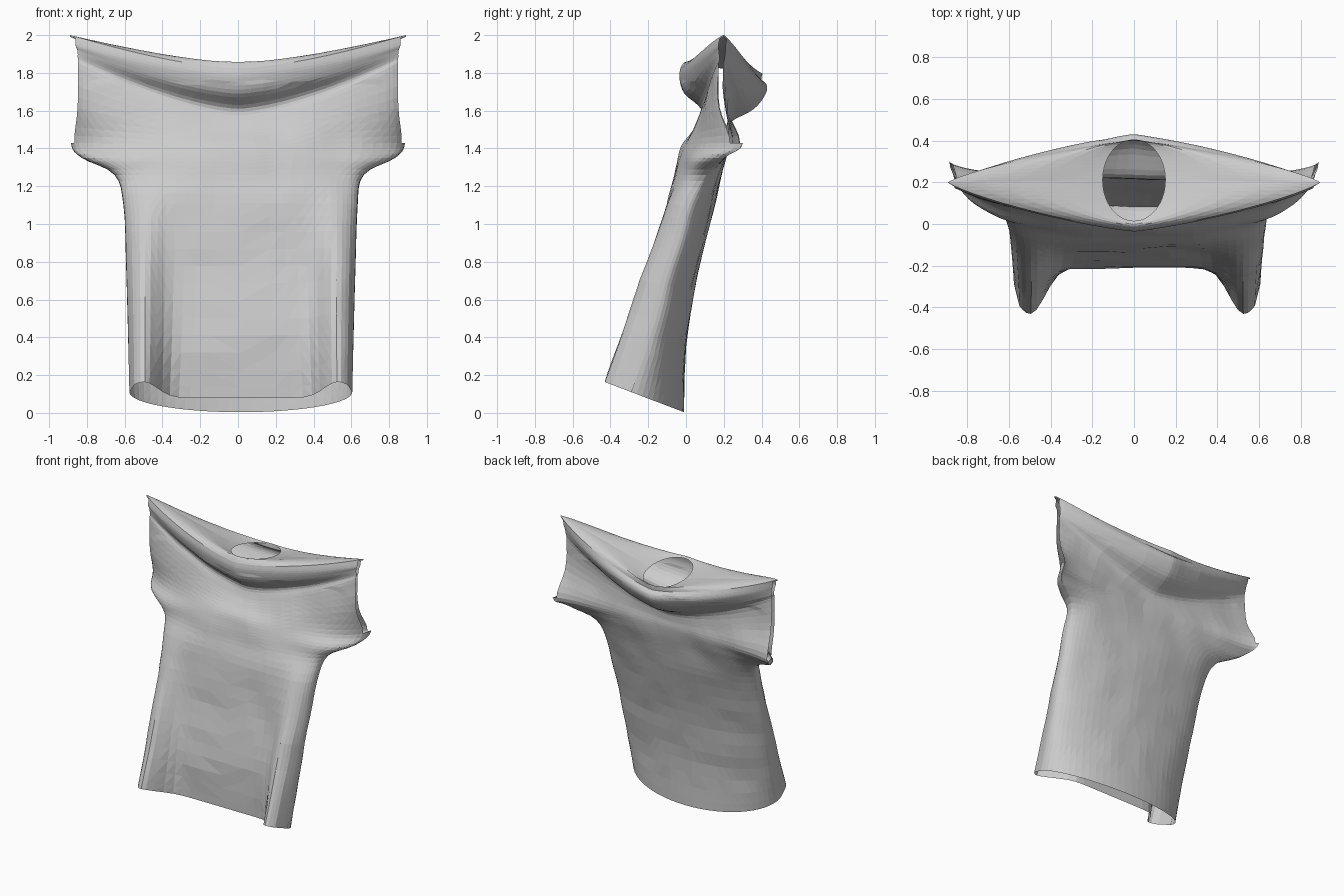
import bpy, bmesh, math
from mathutils import Vector, noise

cube = bpy.data.objects.get("Cube")
if cube:
    bpy.data.objects.remove(cube)

# Cross-sections from hem to shoulder: height, half width, side y, front y,
# back y, front shape, back shape, fold depth, tilt, side lift
SECTIONS = [
    (0, .59, -.29, -.205, -.01, .5, 1, .21, .38, 0),
    (.35, .597, -.19, -.205, 0, .55, 1, .13, .3, 0),
    (.75, .607, -.08, -.14, .06, .6, 1, .085, .2, 0),
    (1.1, .62, .02, -.1, .15, .65, 1, .02, .1, 0),
    (1.26, .66, .11, -.06, .19, .75, 1, 0, 0, 0),
    (1.35, .83, .2, -.04, .21, .9, 1, 0, 0, 0),
    (1.42, .885, .3, -.02, .22, 1, 1, 0, 0, .01),
    (1.48, .87, .21, .03, .22, 1.1, 1.2, 0, 0, .14),
    (1.54, .87, .19, .07, .24, 1.2, 1.4, 0, 0, .3),
    (1.61, .875, .19, .08, .36, 1.4, 1.6, 0, 0, .28),
    (1.69, .88, .19, -.01, .42, 1.6, 1.6, 0, 0, .24),
    (1.77, .89, .19, -.035, .425, 1.6, 1.6, 0, .08, .2),
    (1.82, .89, .2, -.03, .4, 1.6, 1.6, 0, .14, .208),
]
SIDES, STEPS = 60, 4
SLEEVE_START = 6 * STEPS


def blend(a, b, c, d, t):
    """Smooth curve through b and c."""
    return b + .5 * t * (c - a + t * (2 * a - 5 * b + 4 * c - d + t * (3 * (b - c) + d - a)))


def section_at(i, t):
    last = len(SECTIONS) - 1
    rows = [SECTIONS[min(max(i + k, 0), last)] for k in (-1, 0, 1, 2)]
    return [blend(*values, t) for values in zip(*rows)]


def ring_points(row):
    z, w, side, front, back, front_shape, back_shape, fold, tilt, lift = row
    points = []
    for k in range(SIDES):
        a = 2 * math.pi * k / SIDES
        c, s = math.cos(a), math.sin(a)
        e, edge = (back_shape, back) if s > 0 else (front_shape, front)
        x = 0 if abs(c) < 1e-6 else math.copysign(w * abs(c) ** e, c)
        y = side + (edge - side) * abs(s) ** e
        if s < 0:  # drooping folds at the front corners
            y -= fold * math.exp(-((abs(x) - .51) / .1) ** 2) * min(1, abs(s) * 2.5)
        points.append(Vector((x, y, z - tilt * y + lift * abs(x / w) ** 1.5)))
    return points


# Rings of the body, sleeves and draped collar
rings = []
for i in range(len(SECTIONS) - 1):
    for j in range(STEPS):
        rings.append(ring_points(section_at(i, j / STEPS)))
rings.append(ring_points(SECTIONS[-1]))
body_rings = len(rings)

# Shoulders closing in to the neck hole
outer = rings[-1]
for j in range(1, 7):
    t = j / 6
    ring = []
    for k, p in enumerate(outer):
        a = 2 * math.pi * k / SIDES
        neck = Vector((.15 * math.cos(a), .21 + .195 * math.sin(a), 1.82 - .03 * math.sin(a)))
        q = p.lerp(neck, t)
        q.z += .02 * math.sin(math.pi * t) * abs(math.sin(a))
        ring.append(q)
    rings.append(ring)

# Slight cloth wrinkles and a sideways sag of the body
for ring in rings:
    for p in ring:
        p.x += .015 * max(0, min(1, (1.4 - p.z) * 3))
        if .2 < p.z < 1.75:
            p.y += .01 * noise.noise(p * 5)

bm = bmesh.new()
grid = [[bm.verts.new(p) for p in ring] for ring in rings]
for r in range(len(grid) - 1):
    for k in range(SIDES):
        # leave the sleeve ends open
        from_tip = min(k % (SIDES // 2), SIDES // 2 - 1 - k % (SIDES // 2))
        if SLEEVE_START <= r < body_rings - 2 and from_tip < 2:
            continue
        n = (k + 1) % SIDES
        bm.faces.new((grid[r][k], grid[r][n], grid[r + 1][n], grid[r + 1][k]))
bmesh.ops.triangulate(bm, faces=bm.faces[:])
bmesh.ops.delete(bm, geom=[v for v in bm.verts if not v.link_faces], context='VERTS')

mesh = bpy.data.meshes.new("shirt")
bm.to_mesh(mesh)
bm.free()
shirt = bpy.data.objects.new("shirt", mesh)
bpy.context.collection.objects.link(shirt)

# Plain grey cloth
cloth = bpy.data.materials.new("grey_cloth")
cloth.use_nodes = True
grey = (.6, .6, .6, 1)
cloth.diffuse_color = grey
cloth.node_tree.nodes["Principled BSDF"].inputs["Base Color"].default_value = grey
mesh.materials.append(cloth)
